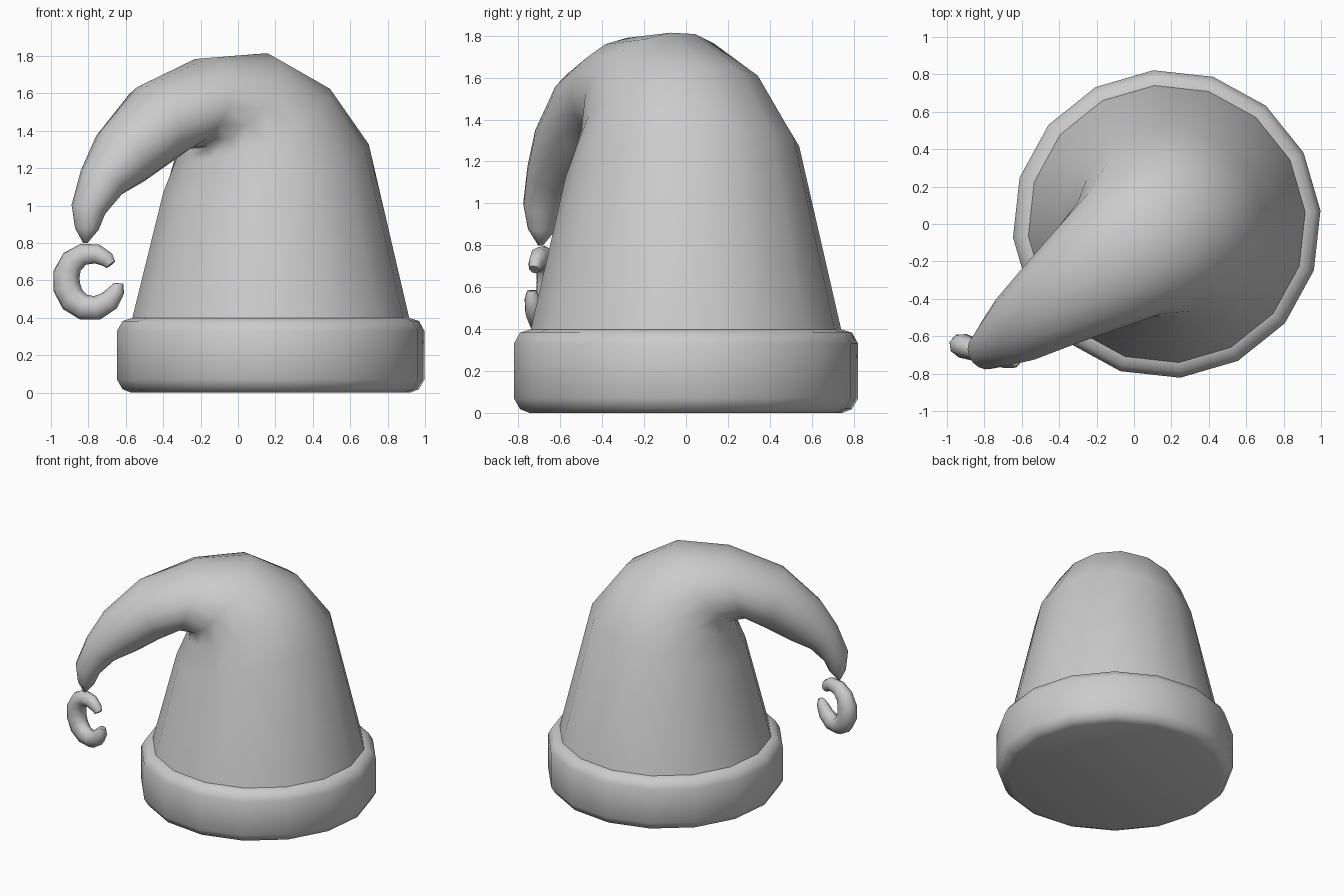
import bpy, bmesh
from math import sin, cos, radians, pi
from mathutils import Vector, Matrix

if "Cube" in bpy.data.objects:
    bpy.data.objects.remove(bpy.data.objects["Cube"])

CENTRE = Vector((0.175, 0, 0))
BEND = radians(215)      # heading of the drooping tail
SIDES = 16


def loft(name, rings, angle):
    """Skin a list of vertex rings, cap both ends and smooth-shade."""
    bm = bmesh.new()
    loops = [[bm.verts.new(p) for p in ring] for ring in rings]
    for lo, hi in zip(loops, loops[1:]):
        n = len(lo)
        for i in range(n):
            j = (i + 1) % n
            bm.faces.new((lo[i], lo[j], hi[j], hi[i]))
    bm.faces.new(loops[0][::-1])
    bm.faces.new(loops[-1])
    bmesh.ops.recalc_face_normals(bm, faces=bm.faces)
    mesh = bpy.data.meshes.new(name)
    bm.to_mesh(mesh)
    bm.free()
    obj = bpy.data.objects.new(name, mesh)
    bpy.context.collection.objects.link(obj)
    bpy.ops.object.select_all(action='DESELECT')
    bpy.context.view_layer.objects.active = obj
    obj.select_set(True)
    bpy.ops.object.shade_smooth_by_angle(angle=radians(angle))
    return obj


def hat_ring(s, z, tilt, a, b):
    """Ellipse centred s along the bend heading, tilted towards it."""
    turn = Matrix.Rotation(BEND, 3, 'Z')
    t = radians(tilt)
    pts = []
    for k in range(SIDES):
        phi = radians(5) + 2 * pi * k / SIDES - BEND
        u = a * cos(phi)
        pts.append(CENTRE + turn @ Vector((s + u * cos(t), b * sin(phi), z - u * sin(t))))
    return pts


# Rolled brim: radius, height
brim = [(.75, 0), (.795, .018), (.825, .07), (.825, .33), (.795, .383), (.74, .4)]
loft("brim", [hat_ring(0, z, 0, r, r) for r, z in brim], 60)

# Cone bending over into the tail: offset, height, tilt, in-plane radius, width radius
cone = [(0, .37, 0, .75, .75), (.03, 1.2, 15, .565, .565), (.11, 1.445, 28, .44, .46),
        (.27, 1.56, 50, .335, .38), (.50, 1.55, 75, .25, .32), (.765, 1.43, 107, .22, .25),
        (.965, 1.265, 130, .178, .195), (1.10, 1.13, 143, .125, .14),
        (1.19, .98, 160, .09, .1), (1.2, .875, 175, .06, .07), (1.21, .8, 180, .012, .012)]
loft("cone", [hat_ring(*r) for r in cone], 80)

# Crescent bobble hanging from the tip: angle, path radius, tube radius
crescent = [(37, .143, .03), (50, .148, .042), (75, .148, .052), (105, .147, .058), (135, .143, .067),
            (165, .137, .075), (195, .136, .077), (225, .14, .075), (255, .146, .069),
            (285, .15, .065), (315, .152, .058), (340, .155, .046), (355, .16, .026)]
place = Matrix.Translation((-.79, -.69, .598)) @ Matrix.Rotation(radians(-17), 4, 'Z')
rings = []
for deg, path, tube in crescent:
    th = radians(deg)
    rings.append([])
    for k in range(8):
        q = 2 * pi * k / 8
        r = path + tube * cos(q)
        rings[-1].append(place @ Vector((r * cos(th), tube * .85 * sin(q), r * sin(th))))
loft("bobble", rings, 60)
